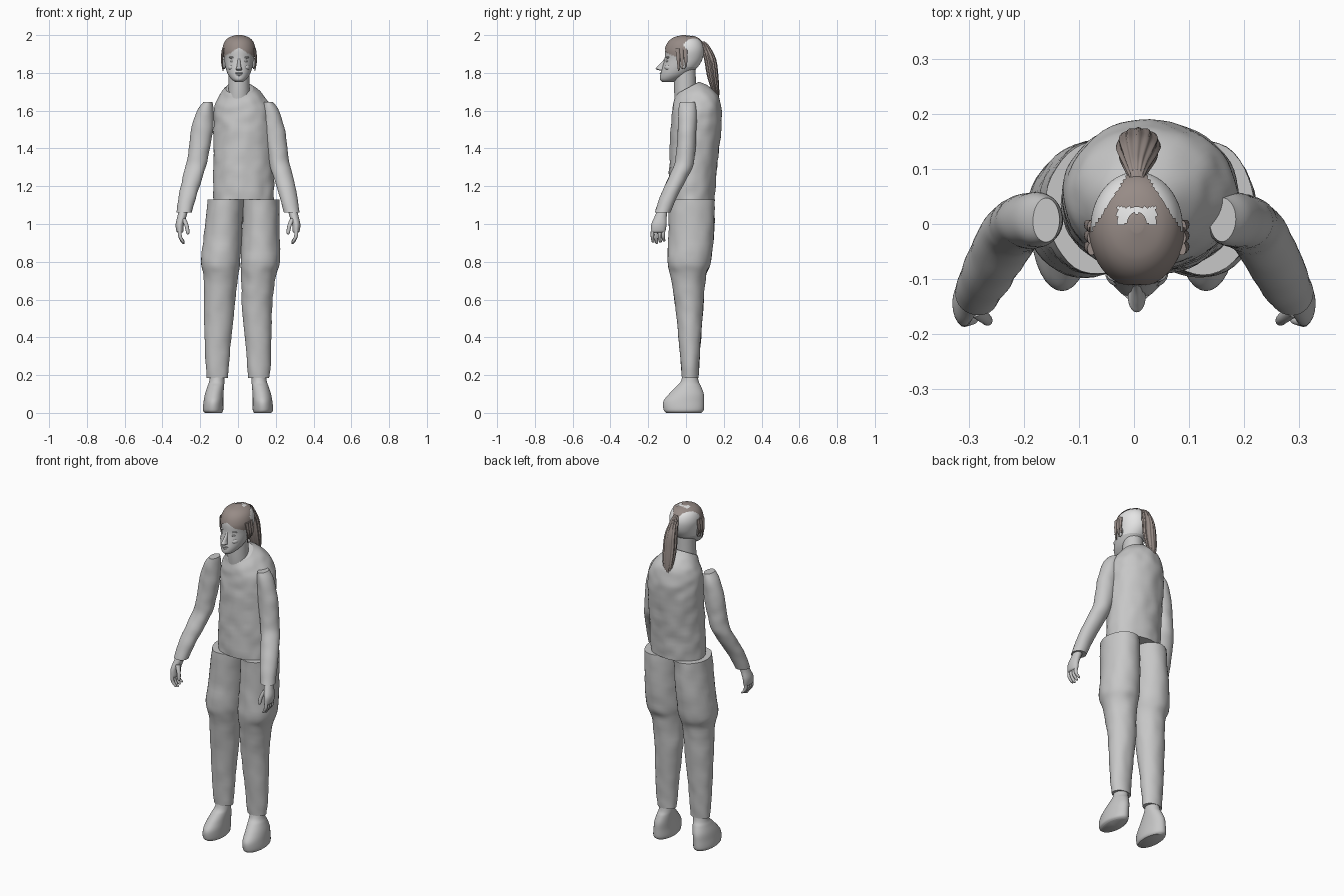
import bpy, bmesh, math
from mathutils import Vector, noise

cube = bpy.data.objects.get("Cube")
if cube:
    bpy.data.objects.remove(cube)


def material(name, r, g, b):
    mat = bpy.data.materials.new(name)
    mat.use_nodes = True
    mat.diffuse_color = (r, g, b, 1)
    mat.node_tree.nodes["Principled BSDF"].inputs["Base Color"].default_value = (r, g, b, 1)
    return mat


grey = material("body grey", 0.57, 0.57, 0.57)
scalp = material("pale scalp", 0.78, 0.78, 0.78)
brown = material("dull brown hair", 0.31, 0.26, 0.24)


def finish(bm, name, *mats):
    bmesh.ops.recalc_face_normals(bm, faces=bm.faces)
    mesh = bpy.data.meshes.new(name)
    bm.to_mesh(mesh)
    bm.free()
    for mat in mats:
        mesh.materials.append(mat)
    obj = bpy.data.objects.new(name, mesh)
    bpy.context.collection.objects.link(obj)
    bpy.ops.object.select_all(action="DESELECT")
    obj.select_set(True)
    bpy.context.view_layer.objects.active = obj
    bpy.ops.object.shade_smooth_by_angle(angle=math.radians(45))
    return obj


def spline(rows, steps):
    """Smoothly interpolate between the given cross-sections."""
    rows = [Vector(r) for r in rows]
    out = []
    for i in range(len(rows) - 1):
        a, b = rows[i], rows[i + 1]
        ma = (b - rows[max(i - 1, 0)]) / 2
        mb = (rows[min(i + 2, len(rows) - 1)] - a) / 2
        for k in range(steps):
            t = k / steps
            out.append(a * (2*t**3 - 3*t*t + 1) + ma * (t**3 - 2*t*t + t)
                       + b * (3*t*t - 2*t**3) + mb * (t**3 - t*t))
    return out + [rows[-1]]


def loft(rows, sides=32, steps=6, wrinkle=0, flute=0, grow=1):
    """Skin oval rings; a row is height, centre x, centre y, radius x, radius y, tilt."""
    bm = bmesh.new()
    rows = [tuple(r) + (0,) * (6 - len(r)) for r in rows]
    rings = []
    for z, cx, cy, rx, ry, tilt in spline(rows, steps):
        ring = []
        for k in range(sides):
            a = math.tau * k / sides
            c, s = math.cos(a), math.sin(a)
            f = grow * (1 + flute * math.cos(12 * a))
            p = Vector((cx + f * rx * c, cy + f * ry * s, z + tilt * s))
            bump = wrinkle * noise.noise(p * 18)
            ring.append(bm.verts.new(p + Vector((c, s, 0)) * bump))
        rings.append(ring)
    for low, high in zip(rings, rings[1:]):
        for k in range(sides):
            n = (k + 1) % sides
            bm.faces.new((low[k], low[n], high[n], high[k]))
    bm.faces.new(rings[0])
    bm.faces.new(rings[-1])
    return bm


def ellipsoid(name, centre, size, mat=grey):
    bm = bmesh.new()
    bmesh.ops.create_uvsphere(bm, u_segments=20, v_segments=12, radius=1)
    bmesh.ops.scale(bm, vec=size, verts=bm.verts)
    bmesh.ops.translate(bm, vec=centre, verts=bm.verts)
    return finish(bm, name, mat)


# Sleeveless top with a neckline that dips at the front
finish(loft([(1.13, .03, .03, .16, .12), (1.3, .03, .038, .16, .127),
             (1.5, .03, .052, .16, .134), (1.6, .028, .055, .155, .13, .01),
             (1.66, .022, .05, .13, .118, .02), (1.7, .014, .03, .1, .09, .03),
             (1.72, .008, .008, .073, .062, .033)],
            sides=56, steps=8, wrinkle=.006), "top", grey)

# Neck
finish(loft([(1.66, .005, .0, .06, .06), (1.72, .005, -.005, .056, .058),
             (1.84, .005, -.005, .054, .056)]), "neck", grey)

# Head, with the back of the skull left pale
HEAD = [(1.752, .005, -.095, .02, .03), (1.765, .005, -.085, .038, .052),
        (1.79, .005, -.06, .057, .076), (1.825, .005, -.035, .07, .092),
        (1.87, .005, -.014, .078, .1), (1.92, .005, -.007, .084, .102),
        (1.96, .005, -.004, .074, .088), (1.985, .005, -.002, .05, .06),
        (1.998, .005, 0, .012, .015)]
bm = loft(HEAD, sides=56, steps=8)
for f in bm.faces:
    c = f.calc_center_median()
    if (c.y > -.01 and c.z > 1.83) or c.z > 1.93:
        f.material_index = 1
finish(bm, "head", grey, scalp)

# Face
finish(loft([(1.812, .005, -.122, .012, .012), (1.82, .005, -.134, .016, .026),
             (1.835, .005, -.128, .011, .022), (1.86, .005, -.112, .008, .014),
             (1.885, .005, -.1, .007, .008)], sides=20), "nose", grey)
ellipsoid("upper_lip", (.005, -.128, 1.798), (.022, .012, .005))
ellipsoid("lower_lip", (.005, -.127, 1.788), (.018, .012, .006))
ellipsoid("chin", (.005, -.118, 1.768), (.022, .02, .014))
for side, s in (("right", -1), ("left", 1)):
    ellipsoid(side + "_eye", (.005 + s * .032, -.097, 1.862), (.014, .011, .007))
    ellipsoid(side + "_brow", (.005 + s * .032, -.094, 1.882), (.022, .012, .006))
    ellipsoid(side + "_cheek", (.005 + s * .036, -.085, 1.828), (.022, .028, .018))
    ellipsoid(side + "_ear", (.005 + s * .078, -.015, 1.85), (.009, .018, .03))

# Hair cap: full over the brow, narrowing to the ponytail, with a thin patch
bm = loft(HEAD, sides=72, steps=10, grow=1.04)
bmesh.ops.translate(bm, vec=(0, 0, .003), verts=bm.verts)


def bald(c):
    x = abs(c.x - .005)
    if c.y < -.01:
        hairline = 1.935 - .05 * min(x / .08, 1)
    else:
        hairline = 1.9
    crown = x < .035 and 0 < c.y < .03 and math.hypot(x, c.y) > .02
    return c.z < hairline or (c.y > -.01 and x > .075 - .65 * c.y) or crown


doomed = [f for f in bm.faces if bald(f.calc_center_median())]
bmesh.ops.delete(bm, geom=doomed, context="FACES")
finish(bm, "hair_cap", brown)

# Ponytail and loose locks beside the ears
finish(loft([(1.965, .005, .085, .012, .015), (1.94, .005, .102, .02, .022),
             (1.87, .007, .128, .034, .03), (1.78, .008, .142, .038, .028),
             (1.7, .008, .157, .03, .018), (1.64, .005, .165, .01, .008)],
            sides=72, flute=.07), "ponytail", brown)
for side, s in (("right", -1), ("left", 1)):
    for i in range(3):
        y = -.045 + .02 * i
        finish(loft([(1.93, .005 + s * .082, y, .008, .012),
                     (1.87, .005 + s * .09, y + .004, .006, .009),
                     (1.81 + .012 * i, .005 + s * .084, y + .006, .002, .003)],
                    sides=10), f"{side}_lock_{i + 1}", brown)

# Limbs, mirrored
LEG = [(1.13, .095, .03, .095, .122), (.95, .1, .028, .1, .12),
       (.8, .105, .017, .105, .115), (.72, .1, .012, .09, .093),
       (.55, .1, .018, .08, .073), (.35, .108, .02, .068, .056),
       (.185, .11, .022, .057, .044)]
ARM = [(1.645, .16, .008, .024, .04), (1.6, .173, .008, .044, .048),
       (1.5, .19, .006, .058, .05), (1.4, .205, .0, .056, .05),
       (1.32, .219, -.01, .054, .05), (1.25, .24, -.04, .052, .05),
       (1.15, .266, -.09, .047, .046), (1.06, .285, -.125, .041, .041)]
FOOT = [(0, .13, -.012, .045, .092), (.015, .132, -.012, .054, .106),
        (.06, .13, -.012, .052, .108), (.1, .126, .002, .049, .092),
        (.14, .118, .014, .044, .066), (.17, .112, .02, .04, .046),
        (.24, .108, .022, .034, .034)]
PALM = [(1.08, .287, -.122, .024, .026), (1.04, .297, -.134, .024, .032),
        (1, .308, -.143, .022, .04), (.965, .308, -.147, .019, .039),
        (.955, .306, -.148, .014, .034)]


def mirrored(rows, s, shift=0):
    """Flip rows to one side; shift slides the upper rows sideways."""
    return [(z, s * x + shift * max(0, min(1, (z - .55) / .58)), y, rx, ry)
            for z, x, y, rx, ry in rows]


for side, s in (("right", -1), ("left", 1)):
    finish(loft(mirrored(LEG, s, .03), sides=40, wrinkle=.004), side + "_trouser_leg", grey)
    finish(loft(mirrored(ARM, s), wrinkle=.003), side + "_arm", grey)
    finish(loft(mirrored(FOOT, s)), side + "_shoe", grey)
    finish(loft(mirrored(PALM, s), sides=20), side + "_palm", grey)
    for i in range(4):
        y = -.176 + .019 * i
        tip = .895 + .006 * abs(i - 1)
        finger = [(.975, .309, y, .01, .01), (.935, .307, y - .002, .01, .009),
                  (tip + .006, .292, y + .002, .008, .008), (tip, .288, y + .003, .003, .003)]
        finish(loft(mirrored(finger, s), sides=12), f"{side}_finger_{i + 1}", grey)
    thumb = [(1.03, .29, -.155, .014, .014), (.99, .272, -.17, .011, .011),
             (.955, .266, -.176, .009, .009), (.945, .266, -.176, .003, .003)]
    finish(loft(mirrored(thumb, s), sides=12), side + "_thumb", grey)
